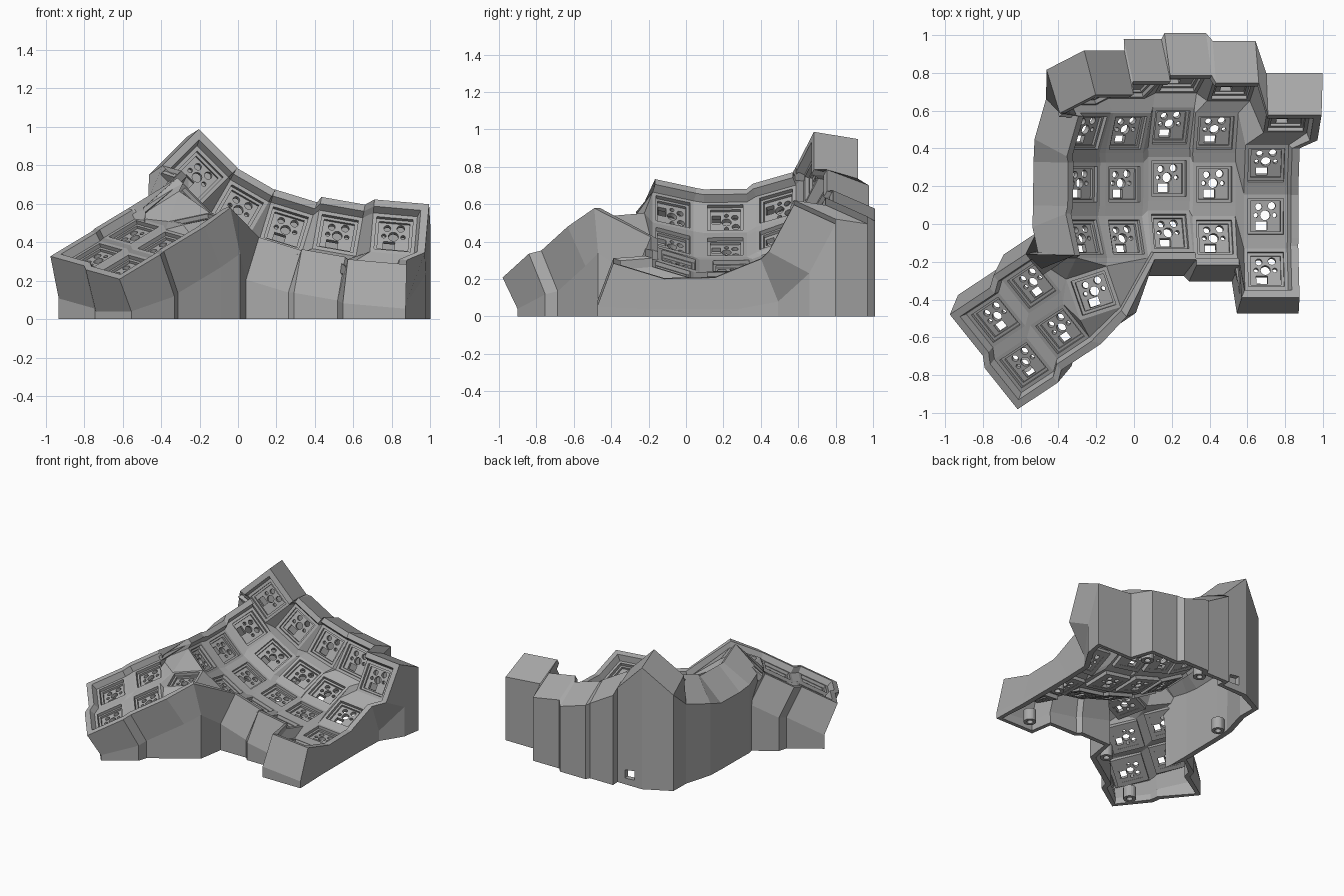
import bpy, bmesh, math
from mathutils import Matrix, Vector

cube = bpy.data.objects.get("Cube")
if cube:
    bpy.data.objects.remove(cube, do_unlink=True)

grey = bpy.data.materials.new("plain grey")
grey.use_nodes = True
GREY = (0.4, 0.4, 0.4, 1)
grey.diffuse_color = GREY
grey.node_tree.nodes["Principled BSDF"].inputs["Base Color"].default_value = GREY

HALF, HOLE = 0.115, 0.095     # key footprint and pocket opening, half widths
SINK = 0.03                   # key surface below the nominal column surface
# Wall section outside a key edge: outward, upward
SECTION = ((0.015, 0.045), (0.055, 0.045), (0.07, -0.2))


def add_object(name, mesh, matrix=None):
    if not mesh.materials:
        mesh.materials.append(grey)
    obj = bpy.data.objects.new(name, mesh)
    bpy.context.collection.objects.link(obj)
    if matrix:
        obj.matrix_world = matrix
    return obj


def to_mesh(name, bm):
    mesh = bpy.data.meshes.new(name)
    bm.to_mesh(mesh)
    bm.free()
    return mesh


def tube(name, profile, sides, scale=1.0):
    """Closed (radius, z) profile swept around z."""
    bm = bmesh.new()
    loops = []
    for r, z in profile:
        angles = [2 * math.pi * (i + 0.5) / sides for i in range(sides)]
        loops.append([bm.verts.new((r * scale * math.cos(a), r * scale * math.sin(a), z)) for a in angles])
    for k, loop in enumerate(loops):
        nxt = loops[(k + 1) % len(loops)]
        for i in range(sides):
            j = (i + 1) % sides
            bm.faces.new((loop[i], loop[j], nxt[j], nxt[i]))
    bmesh.ops.recalc_face_normals(bm, faces=bm.faces)
    return to_mesh(name, bm)


# Finger columns: position, roll, back row offset, back row tilt
columns = [((-0.24, 0.21, 0.55), 45, (0.04, 0.43, 0.20), 70),
           ((-0.035, 0.21, 0.40), 30, (0.05, 0.48, 0.19), 63),
           ((0.195, 0.24, 0.30), 17, (0.06, 0.48, 0.19), 62),
           ((0.43, 0.21, 0.25), 10, (0.09, 0.47, 0.21), 62),
           ((0.70, 0.04, 0.205), 5, (0.11, 0.47, 0.25), 62)]
# Lower rows: y, z, tilt
rows = [(-0.27, 0.03, -17), (0, 0, 1), (0.26, 0.06, 22)]
keys = {}
for c, (base, roll, back, back_tilt) in enumerate(columns):
    lean = 0.6 * math.sin(math.radians(roll))
    places = [((lean * dz, dy, dz), tilt) for dy, dz, tilt in rows] + [(back, back_tilt)]
    for r, (offset, tilt) in enumerate(places):
        keys[c, r] = (Matrix.Translation(Vector(base) + Vector(offset))
                      @ Matrix.Rotation(math.radians(roll), 4, 'Y')
                      @ Matrix.Rotation(math.radians(tilt), 4, 'X'))


# Thumb cluster
def thumb_frame(center, x_dir, y_dir):
    x = Vector(x_dir).normalized()
    n = x.cross(Vector(y_dir)).normalized()
    rot = Matrix((x, n.cross(x), n)).transposed().to_4x4()
    return Matrix.Translation(center) @ rot


slope = ((0.83, 0.55, 0.5), (-0.55, 0.83, 0.22))
keys["inner"] = thumb_frame((-0.22, -0.37, 0.55), (0.95, 0.31, 0.2), (-0.31, 0.95, 0.08))
for name, center in (("upper", (-0.55, -0.34, 0.48)), ("lower", (-0.40, -0.58, 0.42)),
                     ("outer", (-0.74, -0.52, 0.36)), ("tip", (-0.59, -0.76, 0.30))):
    keys[name] = thumb_frame(center, *slope)

keys = {k: m @ Matrix.Translation((0, 0, -SINK)) for k, m in keys.items()}

# Case shell: key frames first
bm = bmesh.new()
SIGNS = ((-1, -1), (1, -1), (1, 1), (-1, 1))


def ring(outer, inner):
    return [bm.faces.new((outer[i], outer[(i + 1) % 4], inner[(i + 1) % 4], inner[i])) for i in range(4)]


corner = {}
first = None
for k, m in keys.items():
    for sx, sy in SIGNS:
        corner[k, sx, sy] = bm.verts.new(m @ Vector((sx * HALF, sy * HALF, 0)))
    hole = [bm.verts.new(m @ Vector((sx * HOLE, sy * HOLE, 0))) for sx, sy in SIGNS]
    faces = ring([corner[k, sx, sy] for sx, sy in SIGNS], hole)
    first = first or (faces[0], m.to_3x3() @ Vector((0, 0, 1)))


def web(*points):
    bm.faces.new([corner[p] for p in points])


def web_x(a, b):
    web((a, 1, -1), (b, -1, -1), (b, -1, 1), (a, 1, 1))


def web_y(a, b):
    web((a, -1, 1), (a, 1, 1), (b, 1, -1), (b, -1, -1))


def web_cross(a, b, c, d):
    web((a, 1, 1), (b, -1, 1), (c, -1, -1), (d, 1, -1))


# Webs between the finger keys
for c in range(5):
    for r in range(4):
        if c < 4:
            web_x((c, r), (c + 1, r))
        if r < 3:
            web_y((c, r), (c, r + 1))
        if c < 4 and r < 3:
            web_cross((c, r), (c + 1, r), (c + 1, r + 1), (c, r + 1))

# Webs inside the thumb cluster and up to the finger keys
web_x("outer", "upper")
web_x("tip", "lower")
web_y("tip", "outer")
web_y("lower", "upper")
web_cross("tip", "lower", "upper", "outer")
web(("upper", 1, 1), ("upper", 1, -1), ("inner", -1, 1))
web(("upper", 1, -1), ("lower", 1, 1), ("inner", -1, 1))
web(("lower", 1, 1), ("inner", -1, -1), ("inner", -1, 1))
web(("lower", 1, 1), ("lower", 1, -1), ("inner", -1, -1))
web(("lower", 1, -1), ("inner", 1, -1), ("inner", -1, -1))
c0, c1, c2 = (0, 0), (1, 0), (2, 0)
web(("upper", 1, 1), ("inner", -1, 1), (c0, -1, -1))
web(("inner", -1, 1), ("inner", 1, 1), (c0, -1, -1))
web(("inner", 1, 1), (c0, 1, -1), (c0, -1, -1))
web(("inner", 1, 1), (c1, -1, -1), (c0, 1, -1))
web(("inner", 1, 1), (c1, 1, -1), (c1, -1, -1))
web(("inner", 1, 1), ("inner", 1, -1), (c1, 1, -1))
web(("inner", 1, -1), (c2, -1, -1), (c1, 1, -1))

# Outline posts: key, corner, outward direction
posts = []
for r in range(4):
    posts += [((0, r), -1, s, -1, 1 if (r, s) == (3, 1) else 0) for s in (-1, 1)]
for c in range(5):
    posts += [((c, 3), s, 1, 1 if (c, s) == (4, 1) else 0, 1) for s in (-1, 1) if (c, s) != (0, -1)]
for r in (3, 2, 1, 0):
    posts += [((4, r), 1, s, 1, -1 if (r, s) == (0, -1) else 0) for s in (1, -1) if (r, s) != (3, 1)]
posts += [((4, 0), -1, -1, -0.4, -1), ((3, 0), 1, -1, 0, -1), ((3, 0), -1, -1, 0, -1),
          (c2, 1, -1, 0, -1), (c2, -1, -1, 0, -1), ("inner", 1, -1, 0.4, -1),
          ("lower", 1, -1, 1, -1), ("lower", -1, -1, 0, -1), ("tip", 1, -1, 0, -1),
          ("tip", -1, -1, -1, -1), ("tip", -1, 1, -1, 0), ("outer", -1, -1, -1, 0),
          ("outer", -1, 1, -1, 1), ("outer", 1, 1, 0, 1), ("upper", -1, 1, 0, 1),
          ("upper", 1, 1, 0, 1)]

# Raised rim, sloped skirt and upright wall at every post
strips = []
for k, sx, sy, ox, oy in posts:
    path = [keys[k] @ Vector((sx * HALF + ox * out, sy * HALF + oy * out, up)) for out, up in SECTION]
    path[-1].z = max(path[-1].z, 0.04)
    path.append(Vector((path[-1].x, path[-1].y, 0)))
    strips.append([corner[k, sx, sy]] + [bm.verts.new(p) for p in path])
for i, a in enumerate(strips):
    b = strips[(i + 1) % len(strips)]
    for j in range(len(a) - 1):
        quad = (a[j], b[j], b[j + 1], a[j + 1])
        if j == len(a) - 2 and posts[i][:3] == ((0, 3), -1, 1):
            # Cable port through the back wall
            top, low = (quad[0].co, quad[1].co), (quad[3].co, quad[2].co)
            port = [bm.verts.new(low[0].lerp(low[1], u).lerp(top[0].lerp(top[1], u), v))
                    for u, v in ((0.3, 0.14), (0.7, 0.14), (0.7, 0.06), (0.3, 0.06))]
            ring(quad, port)
        else:
            bm.faces.new(quad)

bmesh.ops.recalc_face_normals(bm, faces=bm.faces)
first[0].normal_update()
if first[0].normal.dot(first[1]) < 0:
    bmesh.ops.reverse_faces(bm, faces=bm.faces)
shell = add_object("case_shell", to_mesh("case_shell", bm))
solid = shell.modifiers.new("thickness", 'SOLIDIFY')
solid.thickness = 0.04
solid.offset = -1

# Stepped square socket under each key opening
socket = tube("key_socket", [(0.095, -0.002), (0.095, -0.022), (0.08, -0.022), (0.08, -0.065),
                             (0.113, -0.065), (0.113, -0.002)], 4, math.sqrt(2))

# Switch plate with its pin holes
bm = bmesh.new()
bmesh.ops.create_cube(bm, matrix=Matrix.Translation((0, 0, -0.05)) @ Matrix.Diagonal((0.164, 0.164, 0.026, 1)))
blank = add_object("plate_blank", to_mesh("plate_blank", bm))
bm = bmesh.new()
for x, y, r in ((0, 0.005, 0.026), (0.05, 0.005, 0.012), (-0.05, 0.005, 0.012),
                (0.035, 0.055, 0.02), (-0.035, 0.05, 0.018)):
    bmesh.ops.create_cone(bm, cap_ends=True, segments=16, radius1=r, radius2=r, depth=0.1,
                          matrix=Matrix.Translation((x, y, -0.05)))
bmesh.ops.create_cube(bm, matrix=Matrix.Translation((-0.02, -0.05, -0.05)) @ Matrix.Diagonal((0.06, 0.045, 0.1, 1)))
cutter = add_object("pin_cutter", to_mesh("pin_cutter", bm))
cutter.hide_render = True
cut = blank.modifiers.new("pins", 'BOOLEAN')
cut.object = cutter
cut.operation = 'DIFFERENCE'
cut.solver = 'EXACT'
graph = bpy.context.evaluated_depsgraph_get()
plate = bpy.data.meshes.new_from_object(blank.evaluated_get(graph))
bpy.data.objects.remove(blank, do_unlink=True)
bpy.data.objects.remove(cutter, do_unlink=True)

for m in keys.values():
    add_object("key_socket", socket, m)
    add_object("switch_plate", plate, m)

# Screw bosses inside the wall
boss = tube("screw_boss", [(0.022, 0), (0.022, 0.09), (0.045, 0.09), (0.045, 0)], 20)
for x, y in ((-0.44, 0.4), (0.15, 0.9), (0.58, 0.84), (0.79, 0.1), (0.66, -0.36), (-0.08, -0.4), (-0.58, -0.74)):
    add_object("screw_boss", boss, Matrix.Translation((x, y, 0)))
